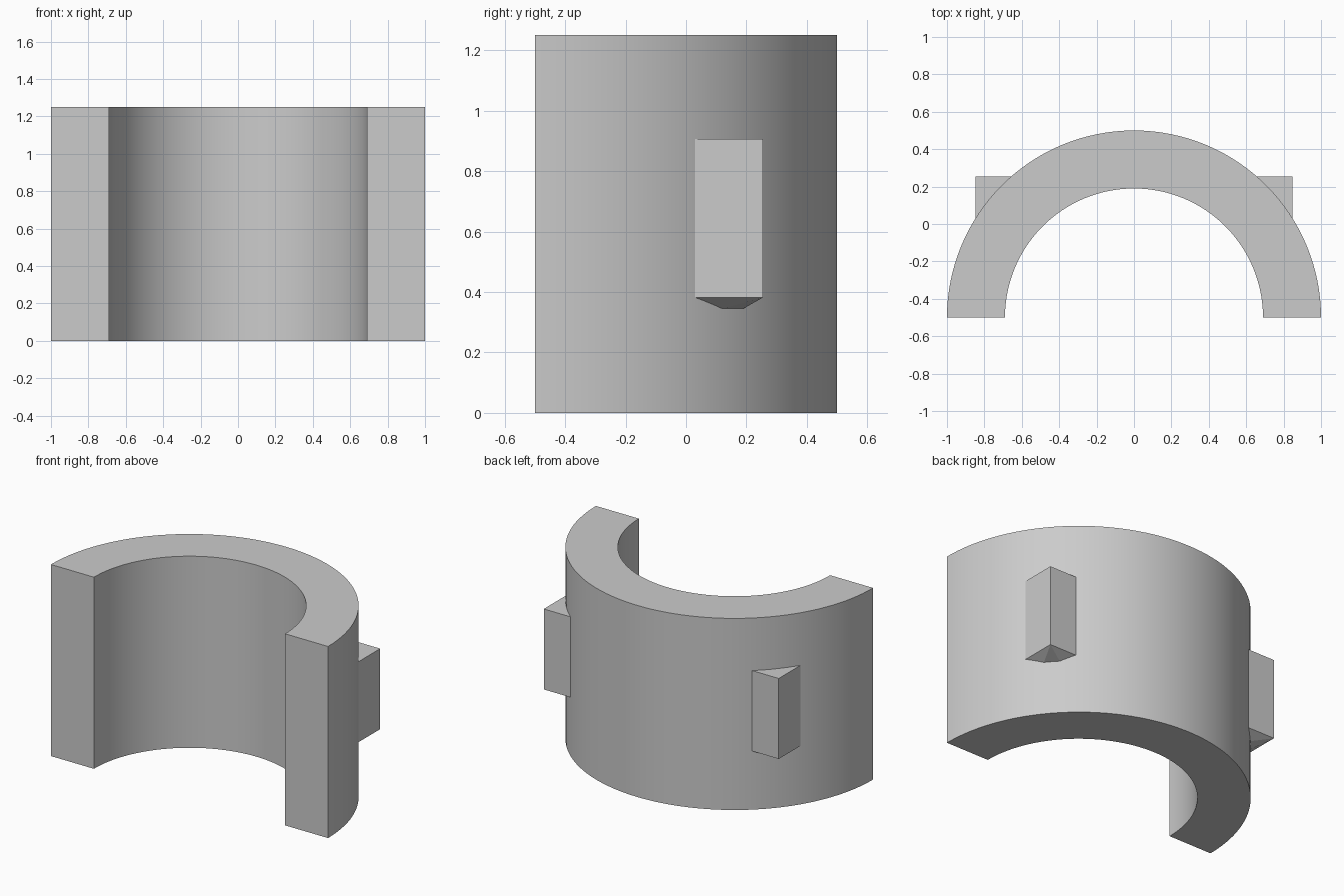
import bpy, bmesh, math

cube = bpy.data.objects.get("Cube")
if cube:
    bpy.data.objects.remove(cube, do_unlink=True)

HEIGHT = 1.25
OUTER, INNER = 1.0, 0.69
CENTRE_Y = -0.5
SEGMENTS = 64

grey = bpy.data.materials.new("plain grey")
grey.use_nodes = True
colour = (0.6, 0.6, 0.6, 1)
grey.diffuse_color = colour
grey.node_tree.nodes["Principled BSDF"].inputs["Base Color"].default_value = colour


def finish(name, bm):
    bmesh.ops.recalc_face_normals(bm, faces=bm.faces)
    mesh = bpy.data.meshes.new(name)
    bm.to_mesh(mesh)
    bm.free()
    mesh.materials.append(grey)
    obj = bpy.data.objects.new(name, mesh)
    bpy.context.collection.objects.link(obj)
    return obj


def arc(radius):
    angles = [math.pi * i / SEGMENTS for i in range(SEGMENTS + 1)]
    return [(radius * math.cos(a), CENTRE_Y + radius * math.sin(a)) for a in angles]


# Half ring: closed arch profile, raised to full height
bm = bmesh.new()
profile = arc(OUTER) + arc(INNER)[::-1]
face = bm.faces.new([bm.verts.new((x, y, 0)) for x, y in profile])
raised = bmesh.ops.extrude_face_region(bm, geom=[face])
bmesh.ops.translate(bm, vec=(0, 0, HEIGHT),
                    verts=[v for v in raised["geom"] if isinstance(v, bmesh.types.BMVert)])
ring = finish("half_ring", bm)
bpy.context.view_layer.objects.active = ring
ring.select_set(True)
bpy.ops.object.shade_smooth_by_angle(angle=math.radians(30))
ring.select_set(False)


# Side lugs: square corner outside, arc inside, underside dipping at the wall
def lug(name, side):
    bm = bmesh.new()
    top_z, low_z, dip_z = 0.907, 0.382, 0.345
    wall = [(y, z) for y, z in ((0.03, low_z), (0.12, dip_z), (0.19, dip_z), (0.255, low_z))]
    points = [(0.848, 0.255, low_z)]
    points += [(math.sqrt(OUTER ** 2 - (y - CENTRE_Y) ** 2), y, z) for y, z in wall]
    low = [bm.verts.new((side * x, y, z)) for x, y, z in points]
    top = [bm.verts.new((side * x, y, top_z)) for x, y, z in points]
    bm.faces.new(top)
    count = len(points)
    for i in range(count):
        j = (i + 1) % count
        bm.faces.new((low[i], low[j], top[j], top[i]))
    for i in range(1, count - 1):
        bm.faces.new((low[0], low[i], low[i + 1]))
    return finish(name, bm)


lug("left_lug", 1)
lug("right_lug", -1)
